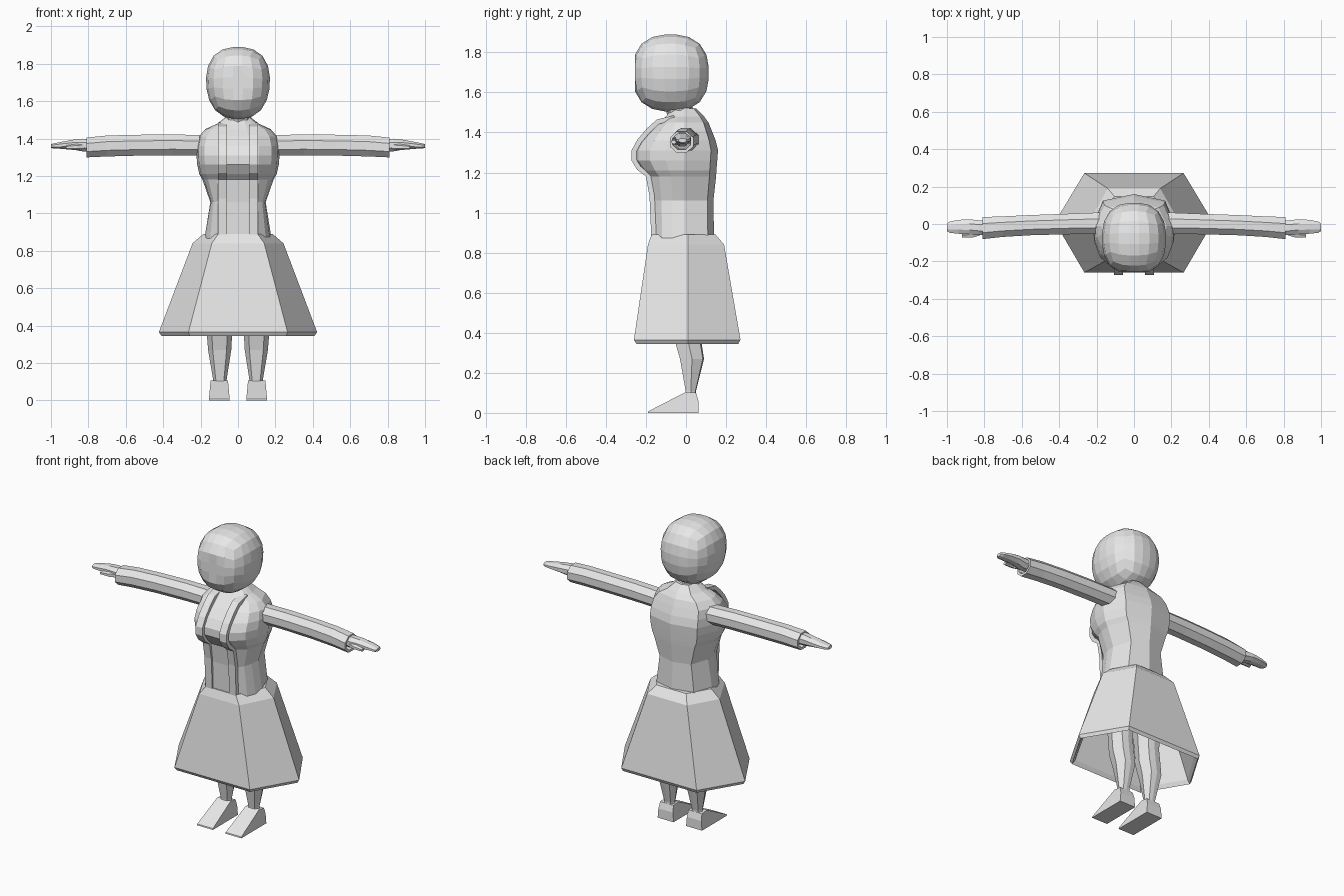
import bpy, bmesh, math
from mathutils import Vector

cloth = bpy.data.materials.new("plain grey")
cloth.diffuse_color = (0.8, 0.8, 0.8, 1)


def finish(name, bm):
    bmesh.ops.recalc_face_normals(bm, faces=bm.faces)
    me = bpy.data.meshes.new(name)
    bm.to_mesh(me)
    bm.free()
    me.materials.append(cloth)
    ob = bpy.data.objects.new(name, me)
    bpy.context.collection.objects.link(ob)
    return ob


def loft(name, rings, caps=(True, True), closed=False):
    """Skin a list of equal-length point rings."""
    bm = bmesh.new()
    vs = [[bm.verts.new(p) for p in r] for r in rings]
    pairs = list(zip(vs, vs[1:])) + ([(vs[-1], vs[0])] if closed else [])
    for a, b in pairs:
        for i in range(len(a)):
            j = (i + 1) % len(a)
            bm.faces.new((a[i], a[j], b[j], b[i]))
    if not closed:
        if caps[0]:
            bm.faces.new(vs[0][::-1])
        if caps[1]:
            bm.faces.new(vs[-1])
    return finish(name, bm)


def mirrored(half):
    """Close a front-to-back half outline across x = 0."""
    return half + [(-x, y, z) for x, y, z in half[-2:0:-1]]


def both_sides(name, make):
    for side, s in (("left", 1), ("right", -1)):
        make(side + "_" + name, s)


# Head: boxy rounded cube with a flattened face
bm = bmesh.new()
bmesh.ops.create_cube(bm, size=2)
bmesh.ops.subdivide_edges(bm, edges=bm.edges, cuts=4, use_grid_fill=True)
for v in bm.verts:
    d = Vector([math.tan(c * math.pi / 4) for c in v.co])
    p = d / sum(abs(c) ** 2.5 for c in d) ** (1 / 2.5)
    taper = 1 - 0.08 * max(0, -p.z)
    v.co = (p.x * 0.172 * taper, max(-0.255, -0.077 + p.y * 0.192), 1.697 + p.z * 0.193)
finish("head", bm)

# Neck
loft("neck", [[(r * math.cos(a * math.pi / 4), y + r * math.sin(a * math.pi / 4), z)
               for a in range(8)] for z, y, r in ((1.44, 0, 0.08), (1.56, -0.05, 0.065))])

# Bodice: height, half width, front y, back y, flat front half width
sections = [(0.86, 0.18, -0.165, 0.14, 0.10), (1.06, 0.148, -0.17, 0.137, 0.10),
            (1.18, 0.19, -0.185, 0.150, 0.11), (1.21, 0.207, -0.215, 0.152, 0.11),
            (1.26, 0.218, -0.25, 0.156, 0.11), (1.31, 0.222, -0.25, 0.16, 0.11),
            (1.36, 0.22, -0.22, 0.148, 0.11), (1.41, 0.21, -0.175, 0.128, 0.10),
            (1.45, 0.175, -0.13, 0.112, 0.09), (1.48, 0.11, -0.10, 0.09, 0.07),
            (1.52, 0.06, -0.07, 0.05, 0.04)]
rings = []
for z, w, f, b, ff in sections:
    k = (w - ff)
    rings.append(mirrored([(0, f, z), (ff * 0.55, f, z), (ff, f + 0.012, z),
                           (ff + k * 0.62, f * 0.72, z), (ff + k * 0.9, f * 0.4, z),
                           (w, -0.01, z), (w * 0.75, b * 0.78, z), (0, b, z)]))
loft("bodice", rings)


# Six-sided open skirt, outside then inside
def hexagon(z, side, corner, front, back):
    return [(-corner, front, z), (corner, front, z), (side, 0.01, z),
            (corner, back, z), (-corner, back, z), (-side, 0.01, z)]


loft("skirt", [hexagon(0.89, 0.185, 0.105, -0.172, 0.148),
               hexagon(0.84, 0.243, 0.14, -0.19, 0.19),
               hexagon(0.365, 0.423, 0.265, -0.26, 0.272),
               hexagon(0.345, 0.41, 0.258, -0.248, 0.262),
               hexagon(0.37, 0.395, 0.245, -0.235, 0.25),
               hexagon(0.82, 0.22, 0.125, -0.17, 0.17)])

# Straps running up the bodice and over the bust
path = [(-0.172, 0.85), (-0.182, 1.08), (-0.20, 1.18), (-0.245, 1.215), (-0.272, 1.26),
        (-0.272, 1.31), (-0.242, 1.365), (-0.195, 1.42), (-0.145, 1.465), (-0.06, 1.485)]


def strap(name, s):
    rings = []
    for i, (y, z) in enumerate(path):
        a, b = path[max(i - 1, 0)], path[min(i + 1, len(path) - 1)]
        t = Vector((b[0] - a[0], b[1] - a[1])).normalized()
        iy, iz = y + t.y * 0.025, z - t.x * 0.025
        rings.append([(s * 0.06, y, z), (s * 0.108, y, z),
                      (s * 0.108, iy, iz), (s * 0.06, iy, iz)])
    loft(name, rings)


both_sides("strap", strap)


# Limb sections across x: x, centre y, centre z, half depth, half height
def across(s, x, y, z, ry, rz, n=8):
    return [(s * x, y + ry * math.cos((i + 0.5) * 2 * math.pi / n) * 1.08,
             z + rz * math.sin((i + 0.5) * 2 * math.pi / n) * 1.08) for i in range(n)]


def sleeve(name, s):
    loft(name, [across(s, *r) for r in
                ((0.15, 0.005, 1.363, 0.058, 0.054), (0.35, 0, 1.366, 0.055, 0.056),
                 (0.55, -0.006, 1.364, 0.054, 0.056), (0.70, -0.014, 1.36, 0.055, 0.056),
                 (0.81, -0.022, 1.352, 0.059, 0.053), (0.81, -0.022, 1.354, 0.045, 0.040),
                 (0.74, -0.02, 1.358, 0.038, 0.036))])


def hand(name, s):
    loft(name, [across(s, *r) for r in
                ((0.74, -0.02, 1.362, 0.036, 0.032), (0.83, -0.02, 1.365, 0.04, 0.034),
                 (0.88, -0.015, 1.367, 0.04, 0.027), (0.94, -0.015, 1.364, 0.037, 0.019),
                 (0.985, -0.017, 1.36, 0.030, 0.014), (1.0, -0.018, 1.36, 0.02, 0.01))])


def thumb(name, s):
    loft(name, [across(s, *r, n=6) for r in
                ((0.81, -0.035, 1.357, 0.022, 0.018), (0.86, -0.055, 1.355, 0.018, 0.015),
                 (0.92, -0.06, 1.352, 0.012, 0.01))])


both_sides("sleeve", sleeve)
both_sides("hand", hand)
both_sides("thumb", thumb)


# Legs: height, centre x, centre y, half width, half depth
def leg(name, s):
    rings = []
    for z, x, y, rx, ry in ((0.08, 0.097, 0.024, 0.036, 0.026), (0.11, 0.097, 0.024, 0.036, 0.026),
                            (0.27, 0.098, 0.03, 0.062, 0.060), (0.36, 0.099, 0.01, 0.068, 0.066),
                            (0.45, 0.099, 0.0, 0.066, 0.066), (0.82, 0.095, 0.0, 0.085, 0.09)):
        rings.append([(s * (x + rx * u), y + ry * v, z) for u, v in
                      ((-0.6, -1), (0.6, -1), (1, 0), (0.6, 0.9), (0, 1), (-0.6, 0.9), (-1, 0))])
    loft(name, rings)


# Wedge shoes
def shoe(name, s):
    profile = [(-0.19, 0), (-0.188, 0.008), (0, 0.105), (0.05, 0.10), (0.062, 0.06), (0.062, 0)]
    loft(name, [[(s * (0.1 + k * (0.056 - 0.09 * z)), y, z) for y, z in profile] for k in (-1, 1)])


both_sides("leg", leg)
both_sides("shoe", shoe)
